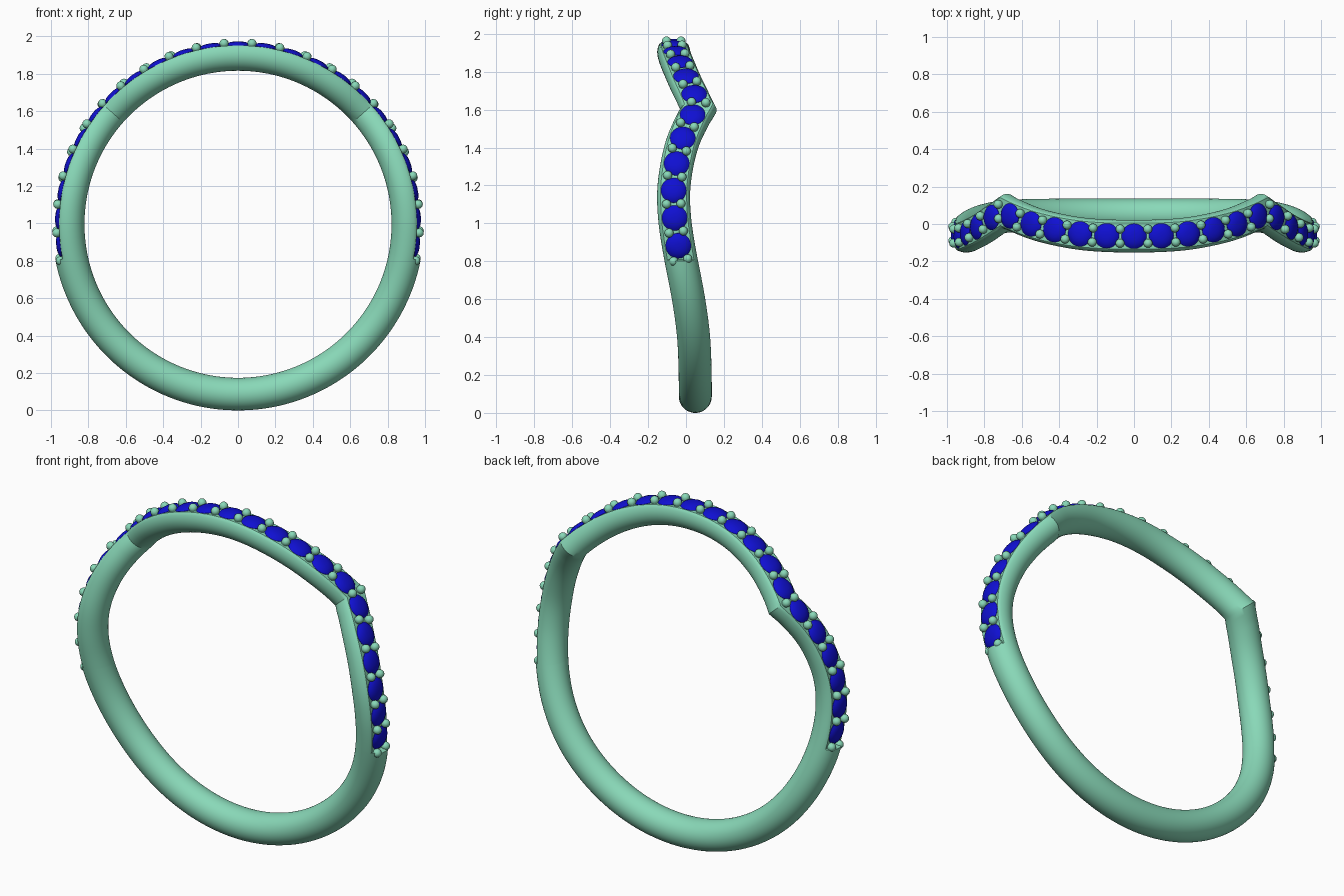
import bpy, bmesh, math
from mathutils import Vector, Matrix

if "Cube" in bpy.data.objects:
    bpy.data.objects.remove(bpy.data.objects["Cube"])

CZ, RC, TUBE = 0.995, 0.908, 0.087   # ring centre height, path radius, tube radius
STEP, N = 8.8, 11                    # stone spacing in degrees, stones per side
END = STEP * (N + 0.5)
CORNER = 48.4

# sideways drift of the band (angle from top, y); a sharp corner joins the halves
UPPER = [(0, -.065), (8.8, -.063), (17.6, -.053), (26.4, -.031), (35.2, 0), (44, .043), (CORNER, .067)]
LOWER = [(CORNER, .067), (52.8, .035), (61.6, -.017), (70, -.048), (79, -.065), (88, -.060),
         (97, -.040), (116, .014), (131, .040), (150, .048), (180, .049)]


def hermite(pts, a):
    def slope(i):
        if pts[i][0] in (0, 180):
            return 0
        p, q = pts[max(i - 1, 0)], pts[min(i + 1, len(pts) - 1)]
        return (q[1] - p[1]) / (q[0] - p[0])
    for i in range(len(pts) - 1):
        (a0, y0), (a1, y1) = pts[i], pts[i + 1]
        if a <= a1 + 1e-6:
            h = a1 - a0
            t = (a - a0) / h
            return ((2*t**3 - 3*t**2 + 1) * y0 + (t**3 - 2*t**2 + t) * h * slope(i)
                    + (3*t**2 - 2*t**3) * y1 + (t**3 - t**2) * h * slope(i + 1))
    return pts[-1][1]


def drift(a):
    a = abs((a + 180) % 360 - 180)
    return hermite(UPPER if a <= CORNER else LOWER, a)


def frame(a):
    # outward direction, path tangent, in-surface normal, slope
    t = math.radians(a)
    out = Vector((math.sin(t), 0, math.cos(t)))
    s = (drift(a + .5) - drift(a - .5)) / (RC * math.radians(1))
    tan = Vector((math.cos(t), s, -math.sin(t))).normalized()
    return out, tan, out.cross(tan).normalized(), s


def place(a, radius, side=0):
    out, tan, nrm, _ = frame(a)
    return Vector((0, drift(a), CZ)) + out * radius + nrm * side


def material(name, col):
    m = bpy.data.materials.new(name)
    m.diffuse_color = (*col, 1)
    m.use_nodes = True
    m.node_tree.nodes["Principled BSDF"].inputs["Base Color"].default_value = m.diffuse_color
    return m


def finish(bm, name, mat, angle):
    bmesh.ops.recalc_face_normals(bm, faces=bm.faces)
    me = bpy.data.meshes.new(name)
    bm.to_mesh(me)
    bm.free()
    ob = bpy.data.objects.new(name, me)
    bpy.context.collection.objects.link(ob)
    me.materials.append(mat)
    bpy.ops.object.select_all(action='DESELECT')
    ob.select_set(True)
    bpy.context.view_layer.objects.active = ob
    bpy.ops.object.shade_smooth_by_angle(angle=math.radians(angle))
    return ob


def loft(bm, rings, closed):
    # skin neighbouring vertex rings with quads
    pairs = list(zip(rings, rings[1:])) + ([(rings[-1], rings[0])] if closed else [])
    for r0, r1 in pairs:
        n = len(r0)
        for i in range(n):
            j = (i + 1) % n
            bm.faces.new((r0[i], r0[j], r1[j], r1[i]))


metal = material("mint_metal", (0.25, 0.69, 0.48))
blue = material("blue_gem", (0.005, 0.005, 0.65))

# band: round tube, flattened on the outside where stones sit
bm = bmesh.new()
half = sorted([i * 2.2 for i in range(1, 46)] + [END, END + .05] + [END + 2.2 * i for i in range(1, 36)])
angles = [-a for a in reversed(half)] + [0] + half + [180]
SEG = 48
flat = TUBE * math.cos(math.radians(56.25))
rings = []
for a in angles:
    out, tan, nrm, s = frame(a)
    if abs(abs(a) - CORNER) < .01:
        s = 0.42                      # mitre at the corner
    ring = []
    for i in range(SEG):
        p = 2 * math.pi * i / SEG
        r = TUBE * math.cos(p)
        if abs(a) <= END + .01:
            r = min(r, flat)
        y = drift(a) + TUBE * math.sin(p) * math.sqrt(1 + s * s)
        v = out * (RC + r) + Vector((0, y, CZ))
        ring.append(bm.verts.new(v))
    rings.append(ring)
loft(bm, rings, True)
finish(bm, "ring_band", metal, 30)

# stones: shallow domed crown over a cone
bm = bmesh.new()
PROFILE = [(.018, .978), (.040, .974), (.057, .966), (.067, .957), (.067, .953), (.004, .90)]
for k in range(-N, N + 1):
    a = k * STEP
    out, tan, nrm, _ = frame(a)
    rings = []
    for r, h in PROFILE:
        c = place(a, h)
        rings.append([bm.verts.new(c + (tan * math.cos(p) + nrm * math.sin(p)) * r)
                      for p in (2 * math.pi * i / 24 for i in range(24))])
    loft(bm, rings, False)
    bm.faces.new(rings[0])
    bm.faces.new(rings[-1])
finish(bm, "stones", blue, 35)

# prongs: a pair of round-headed posts between stones
bm = bmesh.new()
for k in range(-N - 1, N + 1):
    a = (k + .5) * STEP
    out, tan, nrm, _ = frame(a)
    rot = Matrix((tan, nrm, out)).transposed().to_4x4()
    for side in (-.038, .038):
        head = Matrix.Translation(place(a, .970, side)) @ rot
        bmesh.ops.create_uvsphere(bm, u_segments=16, v_segments=10, radius=.024, matrix=head)
        post = Matrix.Translation(place(a, .952, side)) @ rot
        bmesh.ops.create_cone(bm, cap_ends=True, segments=16, radius1=.021, radius2=.021,
                              depth=.036, matrix=post)
finish(bm, "prongs", metal, 40)
